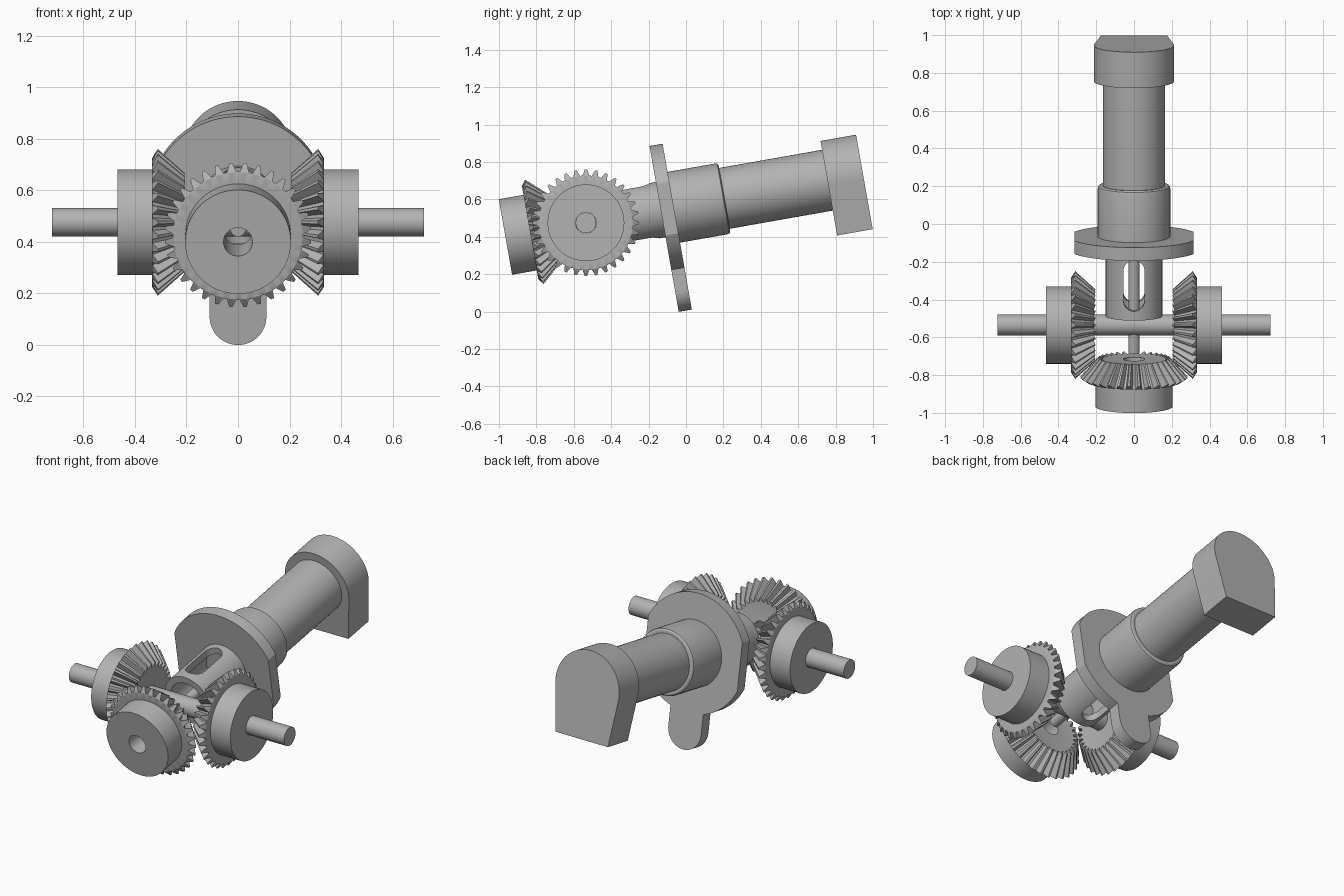
import bpy, bmesh
from math import sin, cos, pi, radians
from mathutils import Matrix, Vector

cube = bpy.data.objects.get("Cube")
if cube:
    bpy.data.objects.remove(cube)

grey = bpy.data.materials.new("machined grey")
grey.use_nodes = True
grey.diffuse_color = (0.45, 0.45, 0.45, 1)
grey.node_tree.nodes["Principled BSDF"].inputs["Base Color"].default_value = grey.diffuse_color

# Frames: the main axis is tilted up to the back, the cross axis runs along x
CENTRE = Matrix.Translation((0, -0.535, 0.475))
MAIN = CENTRE @ Matrix.Rotation(radians(-80), 4, 'X') @ Matrix.Rotation(pi, 4, 'Z')
FRONT = MAIN @ Matrix.Rotation(pi, 4, 'Y')
LEFT = CENTRE @ Matrix.Rotation(pi / 2, 4, 'Y')
RIGHT = CENTRE @ Matrix.Rotation(-pi / 2, 4, 'Y')


def finish(name, bm, frame):
    bmesh.ops.remove_doubles(bm, verts=bm.verts[:], dist=0.0001)
    bmesh.ops.recalc_face_normals(bm, faces=bm.faces[:])
    mesh = bpy.data.meshes.new(name)
    bm.to_mesh(mesh)
    bm.free()
    mesh.materials.append(grey)
    obj = bpy.data.objects.new(name, mesh)
    obj.matrix_world = frame
    bpy.context.collection.objects.link(obj)
    return obj


def lathe(name, profile, frame, steps=64):
    """Turn a profile of (radius, distance along axis) points."""
    bm = bmesh.new()
    verts = [bm.verts.new((r, 0, s)) for r, s in profile]
    edges = [bm.edges.new(pair) for pair in zip(verts, verts[1:])]
    bmesh.ops.spin(bm, geom=verts + edges, cent=(0, 0, 0), axis=(0, 0, 1),
                   angle=2 * pi, steps=steps, use_duplicate=False)
    return finish(name, bm, frame)


def rod(name, radius, start, end, frame):
    return lathe(name, [(0, start), (radius, start), (radius, end), (0, end)], frame)


def arc(radius, first, last, cy=0, count=16):
    angles = [radians(first + (last - first) * i / count) for i in range(count + 1)]
    return [(radius * cos(a), cy + radius * sin(a)) for a in angles]


def plate(name, half, start, end, frame):
    """Extrude a half outline, mirrored across the middle."""
    outline = half + [(-x, y) for x, y in reversed(half)]
    bm = bmesh.new()
    verts = [bm.verts.new((x, y, start)) for x, y in outline]
    face = bm.faces.new(verts)
    top = bmesh.ops.extrude_face_region(bm, geom=[face])["geom"]
    moved = [v for v in top if isinstance(v, bmesh.types.BMVert)]
    bmesh.ops.translate(bm, verts=moved, vec=Vector((0, 0, end - start)))
    return finish(name, bm, frame)


def bevel_gear(name, frame, shift=0.0, phase=0.0, teeth=32):
    """Loft rings of (root radius, root height, tip radius, tip height)."""
    bore, hub = 0.056, 0.205
    rings = [(bore, 0.213), (0.162, 0.213), (0.165, 0.213, 0.19, 0.205),
             (0.253, 0.332, 0.285, 0.311), (0.25, 0.333), (hub, 0.333),
             (hub, 0.467), (bore, 0.467), (bore, 0.213)]
    bm = bmesh.new()
    loops = []
    for ring in rings:
        root, tip = ring[:2], ring[-2:]
        loop = []
        for t in range(teeth):
            for offset, (r, z) in ((-0.36, root), (-0.11, tip), (0.11, tip), (0.36, root)):
                a = 2 * pi * (t + offset + phase) / teeth
                loop.append(bm.verts.new((r * cos(a), r * sin(a), z - shift)))
        loops.append(loop)
    for low, high in zip(loops, loops[1:]):
        for i in range(len(low)):
            j = (i + 1) % len(low)
            bm.faces.new((low[i], low[j], high[j], high[i]))
    return finish(name, bm, frame)


parts = []

# Gears, cross shaft and centre pin
parts.append(bevel_gear("left_gear", LEFT))
parts.append(bevel_gear("right_gear", RIGHT))
parts.append(bevel_gear("front_gear", FRONT, shift=0.03, phase=0.5))
parts.append(rod("cross_shaft", 0.055, -0.722, 0.722, LEFT))
parts.append(rod("centre_pin", 0.03, -0.15, 0.405, MAIN))

# Hollow nose tube with a long slot through its top and bottom
tube = lathe("nose_tube", [(0, 0.395), (0.11, 0.395), (0.11, 0.05), (0.15, 0.05),
                           (0.15, 0.42), (0, 0.42)], MAIN)
slot_half = arc(0.056, 90, 0, 0.316) + arc(0.056, 0, -90, 0.156)
slot_frame = MAIN @ Matrix.Rotation(pi / 2, 4, 'X')
cutter = plate("slot_cutter", slot_half, -0.3, 0.3, slot_frame)
cutter.hide_render = True
cut = tube.modifiers.new("slot", 'BOOLEAN')
cut.operation = 'DIFFERENCE'
cut.solver = 'EXACT'
cut.object = cutter
bpy.context.view_layer.update()
bpy.context.view_layer.objects.active = tube
bpy.ops.object.modifier_apply(modifier=cut.name)
bpy.data.objects.remove(cutter)
parts.append(tube)

# Flange: a disc with flat sides and a rounded tab below
flange_half = (arc(0.345, 90, 24) + arc(0.345, -24, -71.4)
               + arc(0.11, 0, -90, -0.445))
parts.append(plate("flange", flange_half, 0.406, 0.477, MAIN))

# Collar, body tube and end block
parts.append(lathe("collar", [(0, 0.47), (0.192, 0.47), (0.192, 0.735), (0.189, 0.746),
                              (0.18, 0.752), (0, 0.752)], MAIN))
parts.append(rod("body_tube", 0.165, 0.74, 1.32, MAIN))
block_half = arc(0.213, 90, -7.6, count=24) + [(0.175, -0.30)]
parts.append(plate("end_block", block_half, 1.311, 1.504, MAIN))

# Smooth the round surfaces and keep the edges sharp
bpy.ops.object.select_all(action='DESELECT')
for part in parts:
    part.select_set(True)
bpy.context.view_layer.objects.active = parts[0]
bpy.ops.object.shade_smooth_by_angle(angle=radians(25))
